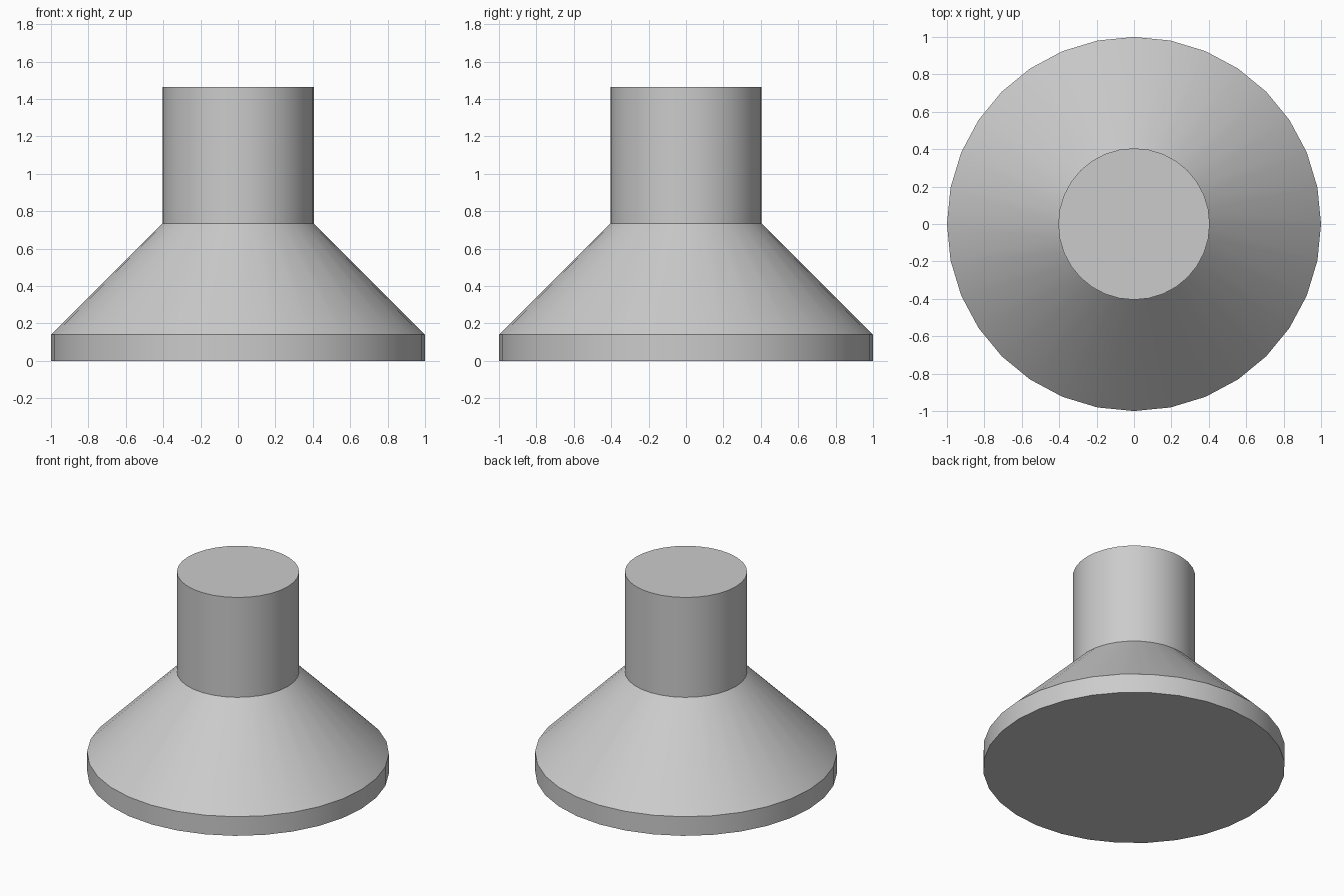
import bpy
import bmesh
from math import radians, tau

default = bpy.data.objects.get("Cube")
if default:
    bpy.data.objects.remove(default, do_unlink=True)

SIDES = 32
# Radius and height: rim, sloping skirt, straight stem
PROFILE = [(1.0, 0.0), (1.0, 0.14), (0.405, 0.735), (0.405, 1.465)]

grey = bpy.data.materials.new("light_grey")
grey.use_nodes = True
colour = (0.6, 0.6, 0.6, 1)
grey.diffuse_color = colour
grey.node_tree.nodes["Principled BSDF"].inputs["Base Color"].default_value = colour


def lathe(name, profile, material):
    """Spin a profile around z and cap both ends."""
    bm = bmesh.new()
    verts = [bm.verts.new((r, 0, z)) for r, z in profile]
    edges = [bm.edges.new(pair) for pair in zip(verts, verts[1:])]
    bmesh.ops.spin(bm, geom=verts + edges, cent=(0, 0, 0), axis=(0, 0, 1),
                   angle=tau, steps=SIDES, use_duplicate=False)
    bmesh.ops.remove_doubles(bm, verts=bm.verts[:], dist=0.001)
    bmesh.ops.holes_fill(bm, edges=[e for e in bm.edges if e.is_boundary], sides=0)
    bmesh.ops.recalc_face_normals(bm, faces=bm.faces[:])
    mesh = bpy.data.meshes.new(name)
    bm.to_mesh(mesh)
    bm.free()
    mesh.materials.append(material)
    obj = bpy.data.objects.new(name, mesh)
    bpy.context.collection.objects.link(obj)
    return obj


# Flared pedestal with smooth walls and crisp rings
pedestal = lathe("flared_pedestal", PROFILE, grey)
bpy.ops.object.select_all(action="DESELECT")
pedestal.select_set(True)
bpy.context.view_layer.objects.active = pedestal
bpy.ops.object.shade_smooth_by_angle(angle=radians(30))
